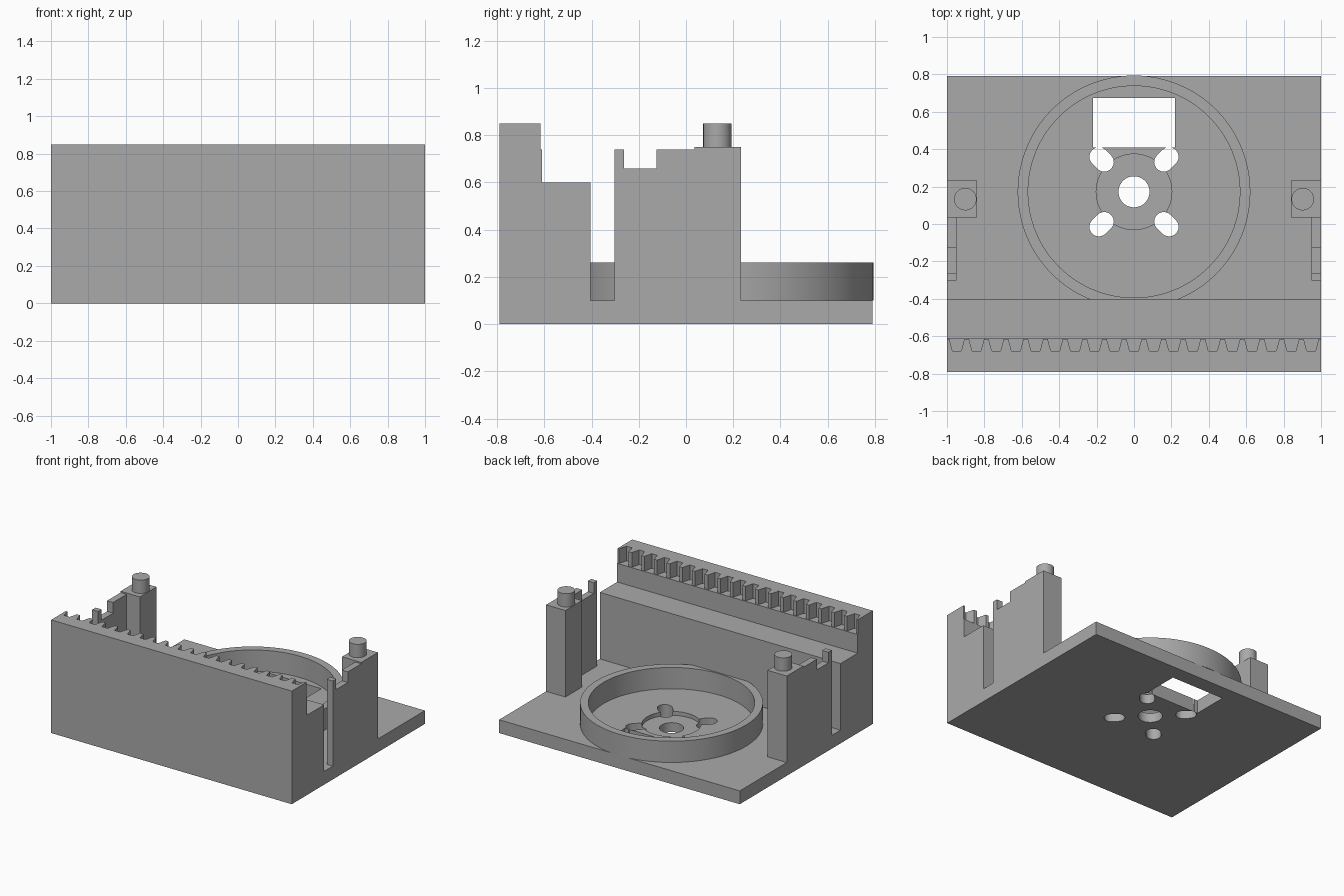
import bpy, bmesh, math

if "Cube" in bpy.data.objects:
    bpy.data.objects.remove(bpy.data.objects["Cube"])

grey = bpy.data.materials.new("matte grey")
grey.diffuse_color = (0.4, 0.4, 0.4, 1)
grey.use_nodes = True
grey.node_tree.nodes["Principled BSDF"].inputs["Base Color"].default_value = grey.diffuse_color


def prism(name, points, lo, hi, axis="z"):
    """Extrude a profile: (x, y) points along z, or (y, z) points along x."""
    place = (lambda a, b, h: (a, b, h)) if axis == "z" else (lambda a, b, h: (h, a, b))
    bm = bmesh.new()
    low = [bm.verts.new(place(a, b, lo)) for a, b in points]
    high = [bm.verts.new(place(a, b, hi)) for a, b in points]
    bm.faces.new(low)
    bm.faces.new(high)
    n = len(points)
    for i in range(n):
        j = (i + 1) % n
        bm.faces.new((low[i], low[j], high[j], high[i]))
    bmesh.ops.recalc_face_normals(bm, faces=bm.faces[:])
    mesh = bpy.data.meshes.new(name)
    bm.to_mesh(mesh)
    bm.free()
    mesh.materials.append(grey)
    ob = bpy.data.objects.new(name, mesh)
    bpy.context.collection.objects.link(ob)
    return ob


def rect(x0, x1, y0, y1):
    return [(x0, y0), (x1, y0), (x1, y1), (x0, y1)]


def circle(cx, cy, r, n=64):
    return [(cx + r * math.cos(2 * math.pi * i / n),
             cy + r * math.sin(2 * math.pi * i / n)) for i in range(n)]


def slot(angle, r0, r1, w, n=12):
    """Radial slot with rounded ends, around the hub centre."""
    pts = []
    for r, start in ((r1, -math.pi / 2), (r0, math.pi / 2)):
        for i in range(n + 1):
            t = start + math.pi * i / n
            u, v = r + w * math.cos(t), w * math.sin(t)
            pts.append((u * math.cos(angle) - v * math.sin(angle),
                        CY + u * math.sin(angle) + v * math.cos(angle)))
    return pts


def select(ob):
    bpy.ops.object.select_all(action="DESELECT")
    ob.select_set(True)
    bpy.context.view_layer.objects.active = ob


def cut(ob, cutter):
    mod = ob.modifiers.new("cut", "BOOLEAN")
    mod.operation, mod.solver, mod.object = "DIFFERENCE", "EXACT", cutter
    select(ob)
    bpy.ops.object.modifier_apply(modifier=mod.name)
    bpy.data.objects.remove(cutter)


def smooth(ob):
    select(ob)
    bpy.ops.object.shade_smooth_by_angle(angle=math.radians(30))


CY = 0.172          # hub centre
WALL = -0.405       # back face of the front wall

# Base plate with shallow hub recess, centre hole, four slots and a window
plate = prism("base_plate", rect(-1, 1, WALL, 0.79), 0, 0.1)
cut(plate, prism("recess_cutter", circle(0, CY, 0.202), 0.07, 0.2))
cut(plate, prism("hole_cutter", circle(0, CY, 0.083), -0.1, 0.2))
cut(plate, prism("window_cutter", rect(-0.22, 0.22, 0.41, 0.675), -0.1, 0.2))
for k in range(4):
    a = math.radians(45 + 90 * k)
    cut(plate, prism("slot_cutter", slot(a, 0.225, 0.265, 0.051), -0.1, 0.2))
smooth(plate)

# Circular rim, trimmed where it meets the front wall
ring = prism("round_rim", circle(0, CY, 0.622, 128), 0.1, 0.26)
cut(ring, prism("bore_cutter", circle(0, CY, 0.566, 128), 0, 0.4))
cut(ring, prism("trim_cutter", rect(-1, 1, -0.9, WALL), 0, 0.4))
smooth(ring)

# Stepped front wall
prism("front_wall", [(-0.79, 0), (WALL, 0), (WALL, 0.6), (-0.61, 0.6),
                     (-0.61, 0.74), (-0.79, 0.74)], -1, 1, "x")

# Toothed rack along the top of the wall
TEETH = 19
pitch = 2 / TEETH
ROOT, TIP = -0.68, -0.616
outline = [(1, -0.79), (1, TIP)]
for k in reversed(range(TEETH)):
    c = -1 + pitch * (k + 0.5)
    outline += [(c + 0.04, TIP), (c + 0.023, ROOT), (c - 0.023, ROOT), (c - 0.04, TIP)]
outline += [(-1, TIP), (-1, -0.79)]
prism("toothed_rack", outline, 0.74, 0.85)

# Notched side walls, corner posts and pegs
for s, side in ((-1, "left"), (1, "right")):
    profile = [(-0.303, 0.1), (0.035, 0.1), (0.035, 0.74), (-0.125, 0.74),
               (-0.125, 0.66), (-0.262, 0.66), (-0.262, 0.74), (-0.303, 0.74)]
    x0, x1 = sorted((s * 0.95, s))
    prism(side + "_side_wall", profile, x0, x1, "x")
    x0, x1 = sorted((s * 0.84, s))
    prism(side + "_post", rect(x0, x1, 0.035, 0.232), 0.1, 0.75)
    smooth(prism(side + "_peg", circle(s * 0.902, 0.133, 0.06, 48), 0.75, 0.85))
